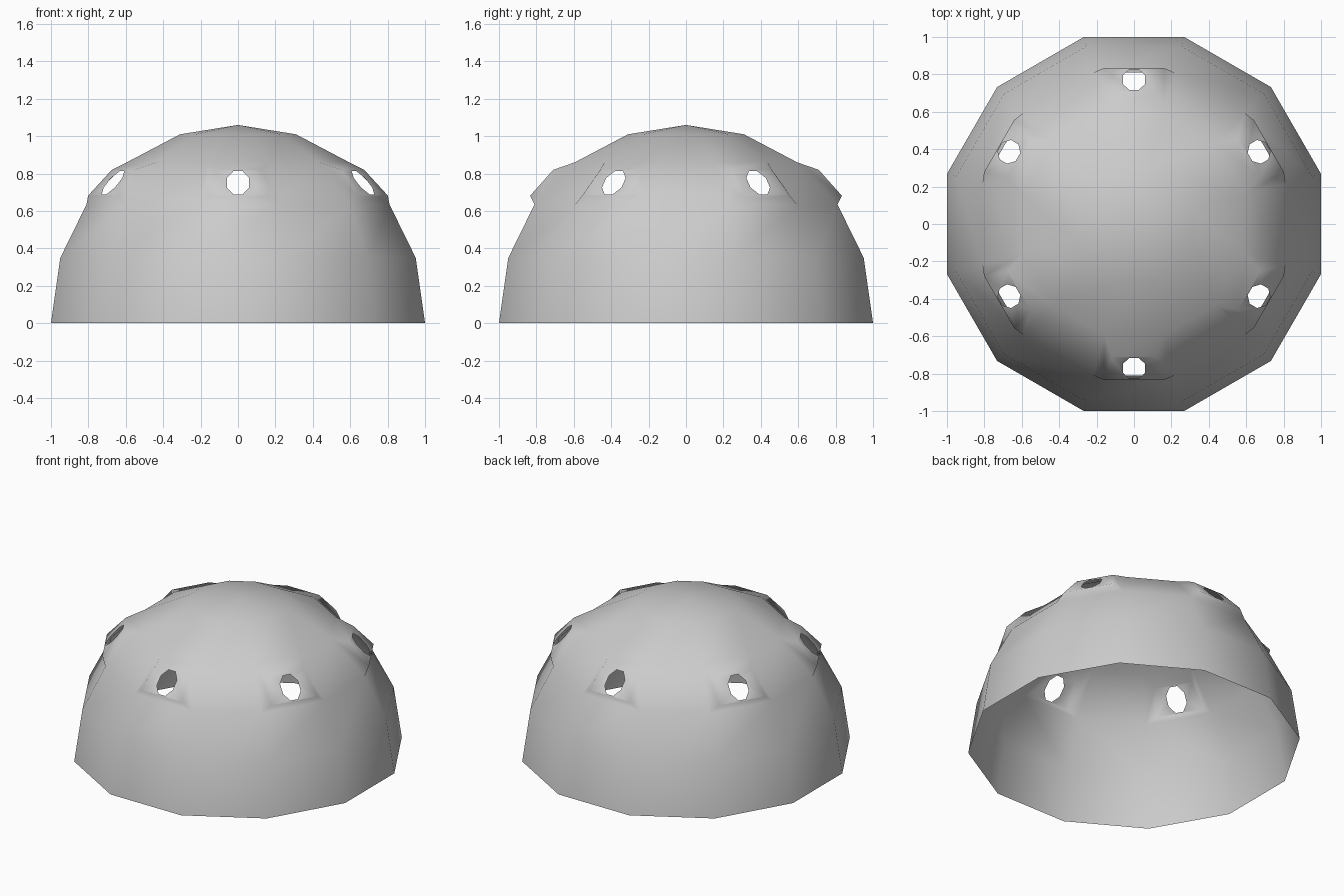
import bpy, bmesh
from math import sin, cos, radians, pi

if "Cube" in bpy.data.objects:
    bpy.data.objects.remove(bpy.data.objects["Cube"])

# Dome profile: (half width across flats, height)
PROFILE = [(1.0, 0.0), (0.95, 0.35), (0.81, 0.635), (0.595, 0.86), (0.31, 1.01)]
SIDES = 12
HOLE_BAND = 2

bm = bmesh.new()

# Twelve-sided rings, flats facing the axes
rings = []
for apothem, z in PROFILE:
    r = apothem / cos(pi / SIDES)
    rings.append([bm.verts.new((r * cos(radians(30 * k - 15)),
                                r * sin(radians(30 * k - 15)), z))
                  for k in range(SIDES)])


def place(angle, side, out, z):
    """Vertex given by sideways and outward distance for a facet direction."""
    return bm.verts.new((out * cos(angle) - side * sin(angle),
                         out * sin(angle) + side * cos(angle), z))


def holed_facet(corners, angle):
    """Raised plate with an eight-sided opening in one facet."""
    plate = [place(angle, s, o, z) for s, o, z in
             ((-0.16, 0.833, 0.682), (0.16, 0.833, 0.682),
              (0.12, 0.71, 0.82), (-0.12, 0.71, 0.82))]
    hole = []
    for i in range(8):
        a = radians(-112.5 + 45 * i)
        t = 0.5 + 0.45 * sin(a) / cos(pi / 8)
        hole.append(place(angle, 0.06 * cos(a) / cos(pi / 8),
                          0.833 - 0.123 * t, 0.682 + 0.138 * t))
    for i in range(4):
        j = (i + 1) % 4
        bm.faces.new((corners[i], corners[j], plate[j], plate[i]))
        bm.faces.new((plate[i], plate[j], hole[2 * i + 1], hole[2 * i]))
        bm.faces.new((plate[j], hole[(2 * i + 2) % 8], hole[2 * i + 1]))


# Walls, with an opening in every second facet of one band
for b in range(len(rings) - 1):
    lo, hi = rings[b], rings[b + 1]
    for k in range(SIDES):
        n = (k + 1) % SIDES
        corners = (lo[k], lo[n], hi[n], hi[k])
        if b == HOLE_BAND and k % 2 == 1:
            holed_facet(corners, radians(30 * k))
        else:
            bm.faces.new(corners)

# Shallow pointed cap
apex = bm.verts.new((0, 0, 1.06))
for k in range(SIDES):
    bm.faces.new((rings[-1][k], rings[-1][(k + 1) % SIDES], apex))

for f in bm.faces:
    f.smooth = True

mesh = bpy.data.meshes.new("dome_shell")
bm.to_mesh(mesh)
bm.free()
dome = bpy.data.objects.new("dome_shell", mesh)
bpy.context.collection.objects.link(dome)
